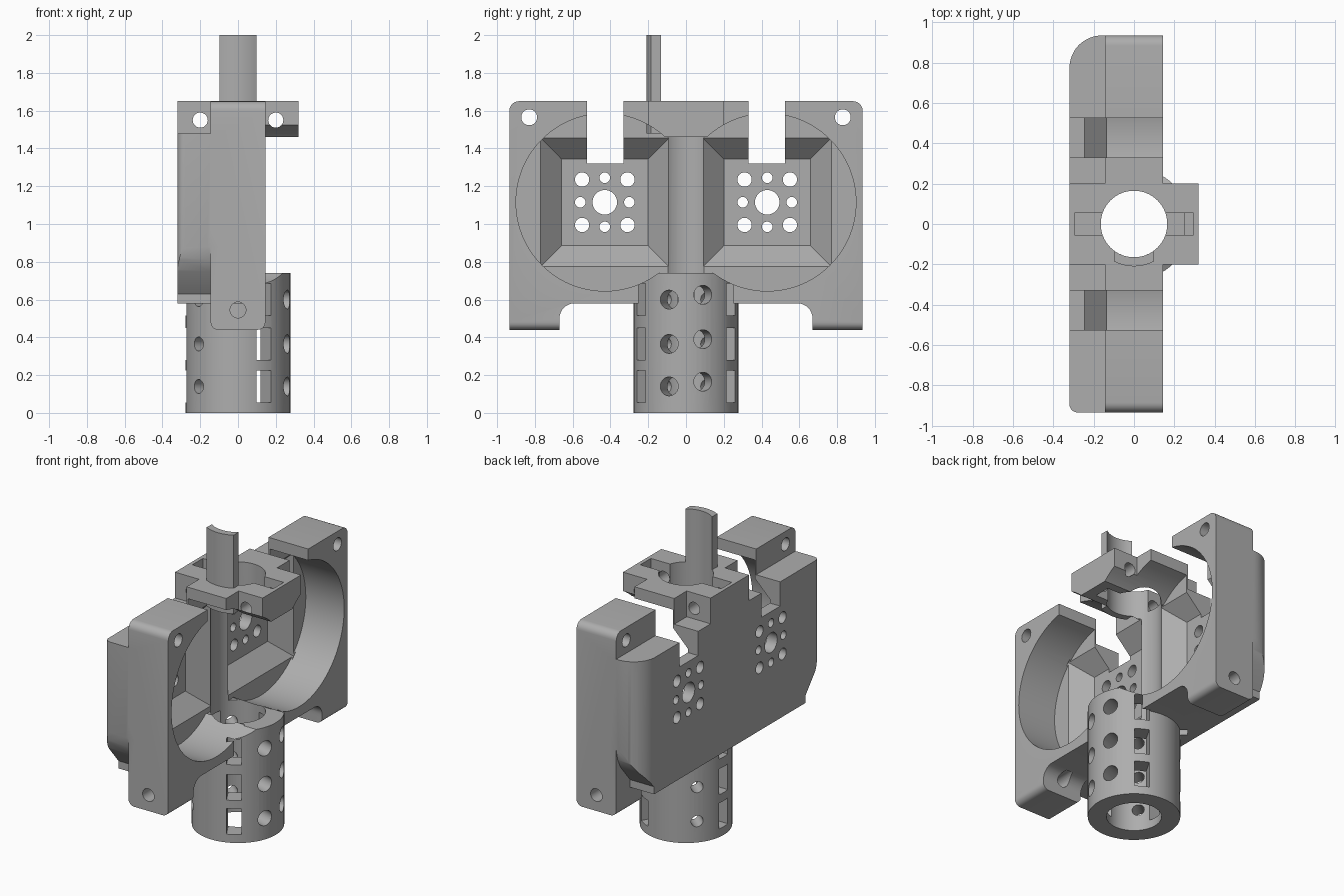
import bpy, bmesh, math
from mathutils import Matrix

if "Cube" in bpy.data.objects:
    bpy.data.objects.remove(bpy.data.objects["Cube"], do_unlink=True)

grey = bpy.data.materials.new("plain grey")
grey.use_nodes = True
COLOUR = (0.42, 0.42, 0.42, 1)
grey.diffuse_color = COLOUR
grey.node_tree.nodes["Principled BSDF"].inputs["Base Color"].default_value = COLOUR


def prism(name, axis, pts, a, b, end=None, turn=0):
    """Profile swept along an axis from a to b, with an optional different end profile."""
    place = {"x": lambda p, d: (d, p[0], p[1]),
             "y": lambda p, d: (p[0], d, p[1]),
             "z": lambda p, d: (p[0], p[1], d)}[axis]
    bm = bmesh.new()
    lo = [bm.verts.new(place(p, a)) for p in pts]
    hi = [bm.verts.new(place(p, b)) for p in (end or pts)]
    bm.faces.new(lo)
    bm.faces.new(hi)
    n = len(pts)
    for i in range(n):
        j = (i + 1) % n
        bm.faces.new((lo[i], lo[j], hi[j], hi[i]))
    bmesh.ops.recalc_face_normals(bm, faces=bm.faces)
    bm.transform(Matrix.Rotation(math.radians(turn), 4, "Z"))
    mesh = bpy.data.meshes.new(name)
    bm.to_mesh(mesh)
    bm.free()
    mesh.materials.append(grey)
    obj = bpy.data.objects.new(name, mesh)
    bpy.context.collection.objects.link(obj)
    return obj


def arc(cx, cy, r, start, stop, n):
    angles = [math.radians(start + (stop - start) * i / n) for i in range(n + 1)]
    return [(cx + r * math.cos(t), cy + r * math.sin(t)) for t in angles]


def circle(cx, cy, r, n=32):
    return arc(cx, cy, r, 0, 360, n)[:-1]


def rect(x0, x1, y0, y1):
    return [(x0, y0), (x1, y0), (x1, y1), (x0, y1)]


def square(cx, cy, h):
    return rect(cx - h, cx + h, cy - h, cy + h)


def mirrored(half):
    return half + [(-y, z) for y, z in reversed(half)]


def combine(target, tool, operation="DIFFERENCE"):
    mod = target.modifiers.new("shape", "BOOLEAN")
    mod.operation, mod.solver, mod.object = operation, "EXACT", tool
    bpy.context.view_layer.objects.active = target
    bpy.ops.object.modifier_apply(modifier=mod.name)
    bpy.data.objects.remove(tool, do_unlink=True)


# Front layer with rounded top corners, feet and an arch between them
half = [(0.67, 0.44), (0.935, 0.44)] + arc(0.885, 1.6, 0.05, 0, 90, 6)
arch = arc(0.59, 0.50, 0.08, 90, 0, 8)
frame = prism("frame", "x", mirrored(arch + half), -0.145, 0.145)
bm = bmesh.new()
bm.from_mesh(frame.data)
feet = [e for e in bm.edges if all(v.co.z < 0.45 for v in e.verts)
        and abs(e.verts[0].co.x - e.verts[1].co.x) < 0.01]
bmesh.ops.bevel(bm, geom=feet, offset=0.04, segments=5, profile=0.5, affect="EDGES")
bm.to_mesh(frame.data)
bm.free()

# Back layer with cut lower corners, one large and one small rounded side
side = [(0.79, 0.58), (0.79, 0.63), (0.89, 0.75), (0.92, 0.81), (0.935, 0.88), (0.935, 1.48)]
back = prism("back_layer", "x", mirrored(side), -0.32, -0.1)
plan = ([(0, -0.935), (0, 0.935)] + arc(-0.16, 0.775, 0.16, 90, 180, 12)
        + arc(-0.28, -0.895, 0.04, 180, 270, 6))
combine(back, prism("back_plan", "z", plan, 0.3, 1.7), "INTERSECT")
combine(frame, back, "UNION")

# Tube and top bracket join the frame
combine(frame, prism("tube", "z", circle(0, 0, 0.277, 64), 0, 0.74), "UNION")
combine(frame, prism("bracket", "z", rect(-0.32, 0.32, -0.2, 0.2), 1.46, 1.65), "UNION")

# Round motor pockets, tapered recesses, notches and mounting holes on both sides
CZ = 1.115
for s in (-1, 1):
    cy = s * 0.43
    cuts = [
        prism("pocket", "x", circle(cy, CZ, 0.47, 96), -0.135, 0.6),
        prism("recess", "x", square(cy, CZ, 0.23), -0.245, -0.125,
              end=square(cy, CZ, 0.35)),
        prism("notch", "x", rect(*sorted((s * 0.33, s * 0.525)), 1.32, 1.8), -0.6, 0.6),
        prism("shaft_hole", "x", circle(cy, CZ, 0.065), -0.6, 0),
        prism("post_hole", "x", circle(s * 0.83, 1.565, 0.042), -0.6, 0.6),
        prism("foot_hole", "y", circle(0, 0.545, 0.042), s * 0.6, s * 1.2),
    ]
    for k in range(4):
        t = math.radians(90 * k)
        cuts.append(prism("axial_hole", "x", circle(
            cy + 0.13 * math.cos(t), CZ + 0.13 * math.sin(t), 0.028, 20), -0.6, 0))
        t += math.pi / 4
        cuts.append(prism("corner_hole", "x", circle(
            cy + 0.17 * math.cos(t), CZ + 0.17 * math.sin(t), 0.038, 24), -0.6, 0))
    for c in cuts:
        combine(frame, c)

# Opening between the pockets, then the bore through everything
combine(frame, prism("opening", "x", rect(-0.14, 0.14, 0.74, 1.46), -0.135, 0.6))
combine(frame, prism("bore", "z", circle(0, 0, 0.165, 64), -0.5, 2))

# Cable slots and pin holes in the bracket
for s in (-1, 1):
    slot = sorted((s * 0.1, s * 0.295))
    combine(frame, prism("slot", "z", rect(*slot, -0.055, 0.055), 1.5, 1.8))
    combine(frame, prism("pin_hole", "y", circle(s * 0.2, 1.55, 0.04, 24), -0.3, 0.3))
combine(frame, prism("slot_exit", "z", rect(0.1, 0.25, -0.055, 0.055), 1.4, 1.6))

# Three rows of nut slots and screw holes around the tube
for z in (0.14, 0.365, 0.6):
    for turn in (-60, 60, 180):
        combine(frame, prism("nut_slot", "x", rect(-0.045, 0.045, z - 0.085, z + 0.085),
                             0.1, 0.29, turn=turn))
    for turn, r, dz in ((-19, 0.05, 0), (19, 0.05, 0.025), (139, 0.037, 0), (-139, 0.037, 0)):
        combine(frame, prism("screw_hole", "x", circle(0, z + dz, r, 24),
                             0.1, 0.32, turn=turn))

# Curved prong standing on the bracket
prong = prism("prong", "z", arc(0, 0, 0.21, -118, -62, 12) + arc(0, 0, 0.165, -54, -126, 12),
              1.48, 2.0)

for obj in (frame, prong):
    bpy.ops.object.select_all(action="DESELECT")
    obj.select_set(True)
    bpy.context.view_layer.objects.active = obj
    bpy.ops.object.shade_smooth_by_angle(angle=math.radians(30))
